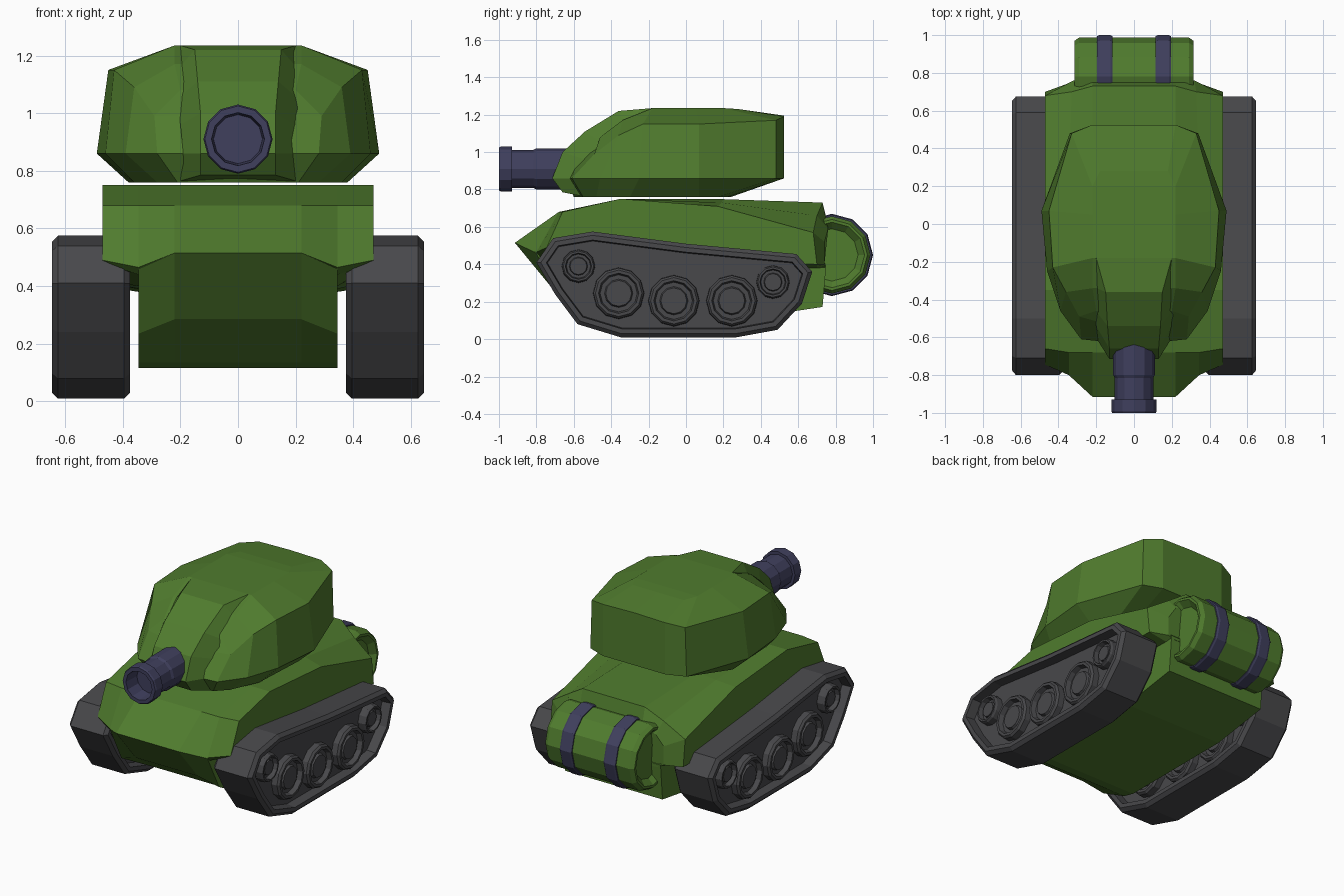
import bpy, bmesh, math
from mathutils import Vector

if "Cube" in bpy.data.objects:
    bpy.data.objects.remove(bpy.data.objects["Cube"])


def mat(name, rgb):
    m = bpy.data.materials.new(name)
    m.diffuse_color = (*rgb, 1)
    m.use_nodes = True
    m.node_tree.nodes["Principled BSDF"].inputs["Base Color"].default_value = m.diffuse_color
    return m


GREEN = mat("green_paint", (0.08, 0.2, 0.027))
DARK = mat("dark_grey", (0.065, 0.065, 0.07))
STEEL = mat("blue_steel", (0.05, 0.05, 0.11))


def loft(name, rings, material, strip_caps=False, closed=False):
    """Skin a list of equal-length rings, then cap both ends."""
    bm = bmesh.new()
    vs = [[bm.verts.new(p) for p in r] for r in rings]
    n = len(vs[0])
    pairs = list(zip(vs, vs[1:])) + ([(vs[-1], vs[0])] if closed else [])
    for a, b in pairs:
        for i in range(n):
            j = (i + 1) % n
            bm.faces.new((a[i], a[j], b[j], b[i]))
    if not closed:
        for r in (vs[0], vs[-1]):
            if strip_caps:  # symmetric ring: cap with left-right strips
                for i in range(n // 2):
                    idx = dict.fromkeys((i, i + 1, n - i - 1, (n - i) % n))
                    bm.faces.new([r[k] for k in idx])
            else:
                bm.faces.new(r)
    bmesh.ops.remove_doubles(bm, verts=bm.verts, dist=1e-5)
    bmesh.ops.recalc_face_normals(bm, faces=bm.faces)
    me = bpy.data.meshes.new(name)
    bm.to_mesh(me)
    bm.free()
    me.materials.append(material)
    ob = bpy.data.objects.new(name, me)
    bpy.context.collection.objects.link(ob)
    return ob


def flip(p):
    return (-p[0], p[1], p[2])


def lathe(name, prof, axis, centre, material, sides=12, closed=False):
    """Revolve (along, radius) points round the x or y axis."""
    rings = []
    for t, r in prof:
        ring = []
        for k in range(sides):
            a = 2 * math.pi * k / sides
            u, w = r * math.cos(a), r * math.sin(a)
            ring.append((t, centre[0] + u, centre[1] + w) if axis == 'X'
                        else (centre[0] + u, t, centre[1] + w))
        rings.append(ring)
    return loft(name, rings, material, closed=closed)


def inset(pts, d):
    """Shrink a counter-clockwise polygon by distance d."""
    out = []
    for i, p in enumerate(pts):
        p = Vector(p)
        e1 = (p - Vector(pts[i - 1])).normalized()
        e2 = (Vector(pts[(i + 1) % len(pts)]) - p).normalized()
        n1, n2 = Vector((-e1.y, e1.x)), Vector((-e2.y, e2.x))
        out.append(p + (n1 + n2) * d / (1 + n1.dot(n2)))
    return out


# Upper hull: front-to-back sections, right half from top centre to underside
sections = [
    [(.22, -.915, .515), (.345, -.80, .465), (.47, -.745, .49), (.47, -.74, .48), (.345, -.78, .44)],
    [(.22, -.68, .68), (.345, -.68, .68), (.47, -.66, .68), (.47, -.6, .47), (.345, -.6, .40)],
    [(.22, -.35, .75), (.345, -.35, .75), (.47, -.35, .75), (.47, -.35, .42), (.345, -.35, .39)],
    [(.22, .2, .748), (.345, .19, .73), (.47, .17, .71), (.47, .17, .41), (.345, .17, .39)],
    [(.22, .73, .73), (.33, .70, .66), (.47, .68, .57), (.47, .70, .40), (.345, .70, .38)],
    [(.22, .755, .63), (.32, .76, .59), (.36, .74, .52), (.36, .74, .40), (.32, .75, .38)],
]
loft("upper_hull", [s + [flip(p) for p in reversed(s)] for s in sections], GREEN)

# Lower hull: side profiles lofted across the width
tail = [(-.50, .135), (-.42, .115), (.35, .115), (.73, .172), (.75, .40), (.60, .55), (-.60, .55)]
mid = [(-.915, .515), (-.72, .285)] + tail
edge = [(-.80, .46), (-.685, .235)] + tail
loft("lower_hull", [[(x, y, z) for y, z in prof] for x, prof in
                    ((-.345, edge), (-.22, mid), (.22, mid), (.345, edge))], GREEN)

# Turret shell: columns from rear centre round to front, bottom/rim/shoulder/top
cols = [
    [(0, .24, .76), (0, .525, .86), (0, .525, 1.195), (0, .28, 1.23)],
    [(.20, .22, .76), (.22, .525, .86), (.22, .525, 1.19), (.18, .28, 1.23)],
    [(.29, .17, .76), (.34, .48, .86), (.33, .48, 1.17), (.22, .20, 1.235)],
    [(.38, .07, .76), (.49, .07, .86), (.45, .07, 1.15), (.22, .05, 1.235)],
    [(.36, -.30, .76), (.46, -.25, .86), (.43, -.23, 1.15), (.22, -.18, 1.235)],
    [(.28, -.48, .76), (.39, -.46, .86), (.36, -.36, 1.09), (.22, -.34, 1.17)],
    [(.21, -.55, .76), (.28, -.61, .86), (.29, -.49, .99), (.20, -.46, 1.08)],
    [(0, -.60, .76), (0, -.64, .86), (0, -.57, 1.0), (0, -.46, 1.08)],
]
levels = []
for k in range(4):
    half = [c[k] for c in cols]
    levels.append(half + [flip(p) for p in reversed(half[1:-1])])
loft("turret", levels, GREEN, strip_caps=True)

# Raised central mantlet: (half width, y, z) ridge with wider feet behind it
ridge = [(.20, -.18, 1.235), (.15, -.36, 1.22), (.14, -.54, 1.11),
         (.13, -.66, 1.0), (.13, -.715, .86), (.13, -.66, .785)]
feet = [(.22, -.17, 1.20), (.22, -.33, 1.14), (.21, -.45, 1.05),
        (.20, -.54, .96), (.19, -.62, .86), (.20, -.56, .765)]
loft("mantlet", [[f, r, flip(r), flip(f)] for r, f in zip(ridge, feet)], GREEN)

# Gun barrel with hollow muzzle
lathe("gun_barrel", [(-.55, .09), (-.64, .11), (-.80, .11), (-.815, .102), (-.93, .102),
                     (-.93, .12), (-.99, .12), (-1.0, .115), (-1.0, .092), (-.90, .085)],
      'Y', (0, .91), STEEL)

# Rear fuel drum with recessed ends and two straps
DRUM = (.78, .45)
lathe("fuel_drum", [(-.28, .14), (-.295, .155), (-.315, .175), (-.315, .19), (-.29, .207),
                    (.29, .207), (.315, .19), (.315, .175), (.295, .155), (.28, .14)],
      'X', DRUM, GREEN)
for x, side in ((-.155, "left"), (.155, "right")):
    lathe("drum_strap_" + side, [(x - .042, .20), (x - .042, .214), (x - .03, .22),
                                 (x + .03, .22), (x + .042, .214), (x + .042, .20)],
          'X', DRUM, STEEL, closed=True)

# Tracks with recessed faces, and road wheels on both faces of each track
outline = [(-.80, .41), (-.70, .24), (-.58, .08), (-.35, .01), (.27, .01), (.49, .05),
           (.62, .19), (.675, .36), (.59, .455), (0, .51), (-.50, .575), (-.71, .54)]
shell = [(-.075, .05), (-.135, .045), (-.135, .02), (-.115, 0),
         (.115, 0), (.135, .02), (.135, .045), (.075, .05)]
wheels = [(-.575, .39, .09), (-.36, .245, .138), (-.065, .205, .138),
          (.245, .205, .138), (.465, .305, .09)]
hub = [(.06, 1), (.112, .98), (.125, .90), (.125, .78), (.095, .72),
       (.095, .55), (.112, .50), (.112, .40)]
for s, side in ((-1, "left"), (1, "right")):
    cx = s * .51
    loft("track_" + side, [[(cx + dx, p[0], p[1]) for p in inset(outline, d)]
                           for dx, d in shell], DARK)
    for i, (y, z, r) in enumerate(wheels):
        for f, face in ((s, "outer"), (-s, "inner")):
            lathe(f"wheel_{side}_{face}_{i + 1}", [(cx + f * t, r * k) for t, k in hub],
                  'X', (y, z), DARK)
